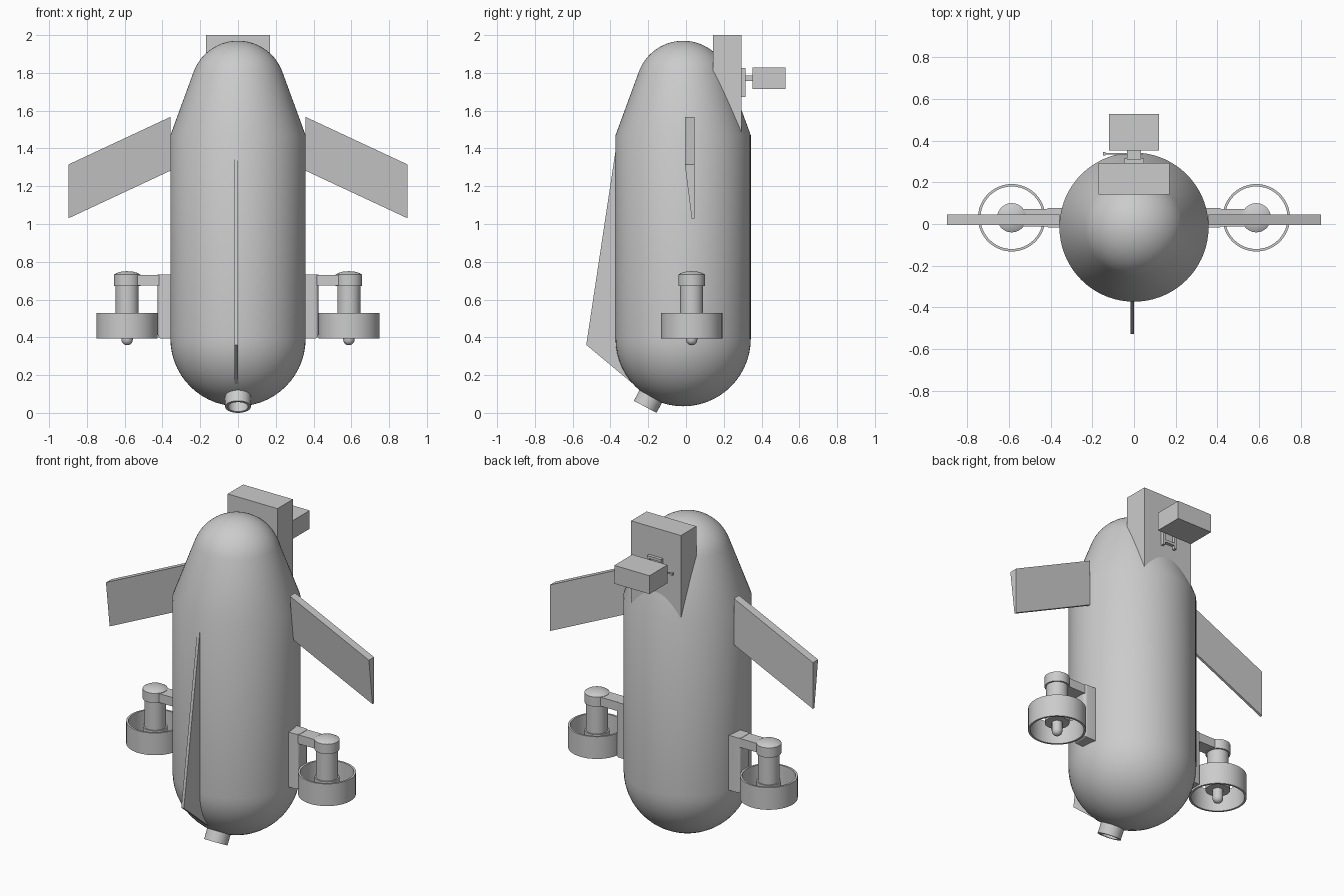
import bpy, bmesh, math
from mathutils import Matrix, Vector

if "Cube" in bpy.data.objects:
    bpy.data.objects.remove(bpy.data.objects["Cube"], do_unlink=True)

GREY = (0.6, 0.6, 0.6, 1.0)
mat = bpy.data.materials.new("plain grey")
mat.use_nodes = True
mat.diffuse_color = GREY
mat.node_tree.nodes["Principled BSDF"].inputs["Base Color"].default_value = GREY


def finish(name, bm, loc=(0, 0, 0), rot_x=0.0, smooth=False):
    bmesh.ops.recalc_face_normals(bm, faces=bm.faces)
    mesh = bpy.data.meshes.new(name)
    bm.to_mesh(mesh)
    bm.free()
    mesh.materials.append(mat)
    ob = bpy.data.objects.new(name, mesh)
    ob.location = loc
    ob.rotation_euler.x = rot_x
    bpy.context.collection.objects.link(ob)
    if smooth:
        bpy.ops.object.select_all(action='DESELECT')
        ob.select_set(True)
        bpy.context.view_layer.objects.active = ob
        bpy.ops.object.shade_smooth_by_angle(angle=math.radians(30))
    return ob


def lathe(name, profile, loc, rot_x=0.0, steps=48, closed=False):
    """Revolve (radius, z) points about the local z axis."""
    bm = bmesh.new()
    vs = [bm.verts.new((r, 0, z)) for r, z in profile]
    pairs = list(zip(vs, vs[1:])) + ([(vs[-1], vs[0])] if closed else [])
    edges = [bm.edges.new(p) for p in pairs]
    bmesh.ops.spin(bm, geom=vs + edges, cent=(0, 0, 0), axis=(0, 0, 1),
                   angle=math.tau, steps=steps, use_duplicate=False)
    bmesh.ops.remove_doubles(bm, verts=bm.verts, dist=1e-5)
    return finish(name, bm, loc, rot_x, True)


def box(name, x, y, z, round_edge=None, radius=0.02):
    """Box from three (low, high) ranges; edges passing the rule are rounded."""
    bm = bmesh.new()
    size = [abs(b - a) for a, b in (x, y, z)]
    mid = [(a + b) / 2 for a, b in (x, y, z)]
    bmesh.ops.create_cube(bm, size=1, matrix=Matrix.Translation(mid) @ Matrix.Diagonal((*size, 1)))
    if round_edge:
        chosen = [e for e in bm.edges if round_edge((e.verts[0].co + e.verts[1].co) / 2)]
        bmesh.ops.bevel(bm, geom=chosen, offset=radius, segments=4, profile=0.5, affect='EDGES')
    return finish(name, bm, smooth=bool(round_edge))


def loft(name, start, end):
    """Solid between two matching outlines."""
    bm = bmesh.new()
    a = [bm.verts.new(p) for p in start]
    b = [bm.verts.new(p) for p in end]
    bm.faces.new(a)
    bm.faces.new(b[::-1])
    for i in range(len(a)):
        j = (i + 1) % len(a)
        bm.faces.new((a[i], b[i], b[j], a[j]))
    return finish(name, bm)


def arc(radius, centre_z, start, end, n=14):
    return [(radius * math.cos(t), centre_z + radius * math.sin(t))
            for t in (math.radians(start + (end - start) * i / n) for i in range(n + 1))]


# Hull: round bottom, straight sides, tapered shoulder, domed top
R, HULL_Y = 0.358, -0.015
hull = arc(R, 0.393, -90, 0) + [(R, 1.47)] + arc(0.25, 1.72, 19.5, 90)
lathe("hull", hull, (0, HULL_Y, 0), steps=72)

# Front keel
keel = [(-0.3, 1.415), (-0.369, 1.415), (-0.528, 0.36), (-0.27, 0.145), (-0.2, 0.3)]
loft("front_keel", [(-0.018, y, z) for y, z in keel], [(0, y, z) for y, z in keel])

# Angled tube at the bottom
lathe("bottom_nozzle", [(0, 0.07), (0.053, 0.07), (0.053, 0), (0.068, 0), (0.068, 0.13), (0, 0.13)],
      (0, -0.216, 0.032), math.radians(-28))

# Rear tower with hinged box
box("rear_tower", (-0.17, 0.17), (0.142, 0.293), (1.45, 2.0))
box("rear_box", (-0.12, 0.12), (0.352, 0.528), (1.715, 1.828))
box("hinge_stem", (-0.034, 0.034), (0.3, 0.36), (1.763, 1.78))
for side, s in (("left", 1), ("right", -1)):
    box("hinge_post_" + side, (s * 0.034, s * 0.048), (0.285, 0.314), (1.672, 1.826))
    box("hinge_lug_" + side, (s * 0.02, s * 0.034), (0.3, 0.352), (1.756, 1.786))
for z in (1.70, 1.818):
    box("hinge_bar", (-0.048, 0.048), (0.285, 0.312), (z - 0.008, z + 0.008))
box("hinge_pin", (-0.145, 0.04), (0.333, 0.341), (1.768, 1.776))
box("hinge_pin_head", (-0.148, -0.138), (0.329, 0.345), (1.764, 1.78))

THRUST_X, THRUST_Y = 0.587, 0.03
for side, s in (("left", 1), ("right", -1)):
    # Swept wing, wedge-shaped towards its lower edge
    def section(x, top):
        return [(s * x, y, top + dz) for y, dz in
                ((-0.006, 0), (0.045, 0), (0.045, -0.285), (0.03, -0.285))]
    loft("wing_" + side, section(0.358, 1.567), section(0.898, 1.315))

    # Bracket post and arm
    box("bracket_post_" + side, (s * 0.34, s * 0.425), (THRUST_Y - 0.048, THRUST_Y + 0.048), (0.393, 0.732),
        lambda c: abs(c.x) > 0.42 and c.z < 0.7)
    box("bracket_arm_" + side, (s * 0.4, s * THRUST_X), (THRUST_Y - 0.043, THRUST_Y + 0.043), (0.675, 0.73))

    # Ducted thruster
    spot = (s * THRUST_X, THRUST_Y, 0)
    lathe("thruster_duct_" + side, [(0.162, 0.393), (0.162, 0.53), (0.15, 0.53), (0.15, 0.393)],
          spot, closed=True)
    lathe("thruster_cap_" + side, [(0, 0.672), (0.07, 0.672), (0.07, 0.732), (0.055, 0.741),
                                   (0.03, 0.748), (0, 0.75)], spot)
    lathe("thruster_motor_" + side, [(0, 0.68), (0.061, 0.68), (0.061, 0.5), (0.069, 0.5),
                                     (0.069, 0.44), (0, 0.44)], spot)
    lathe("thruster_spinner_" + side, arc(0.03, 0.388, -90, 0, 6) + [(0.03, 0.45)], spot, steps=24)
